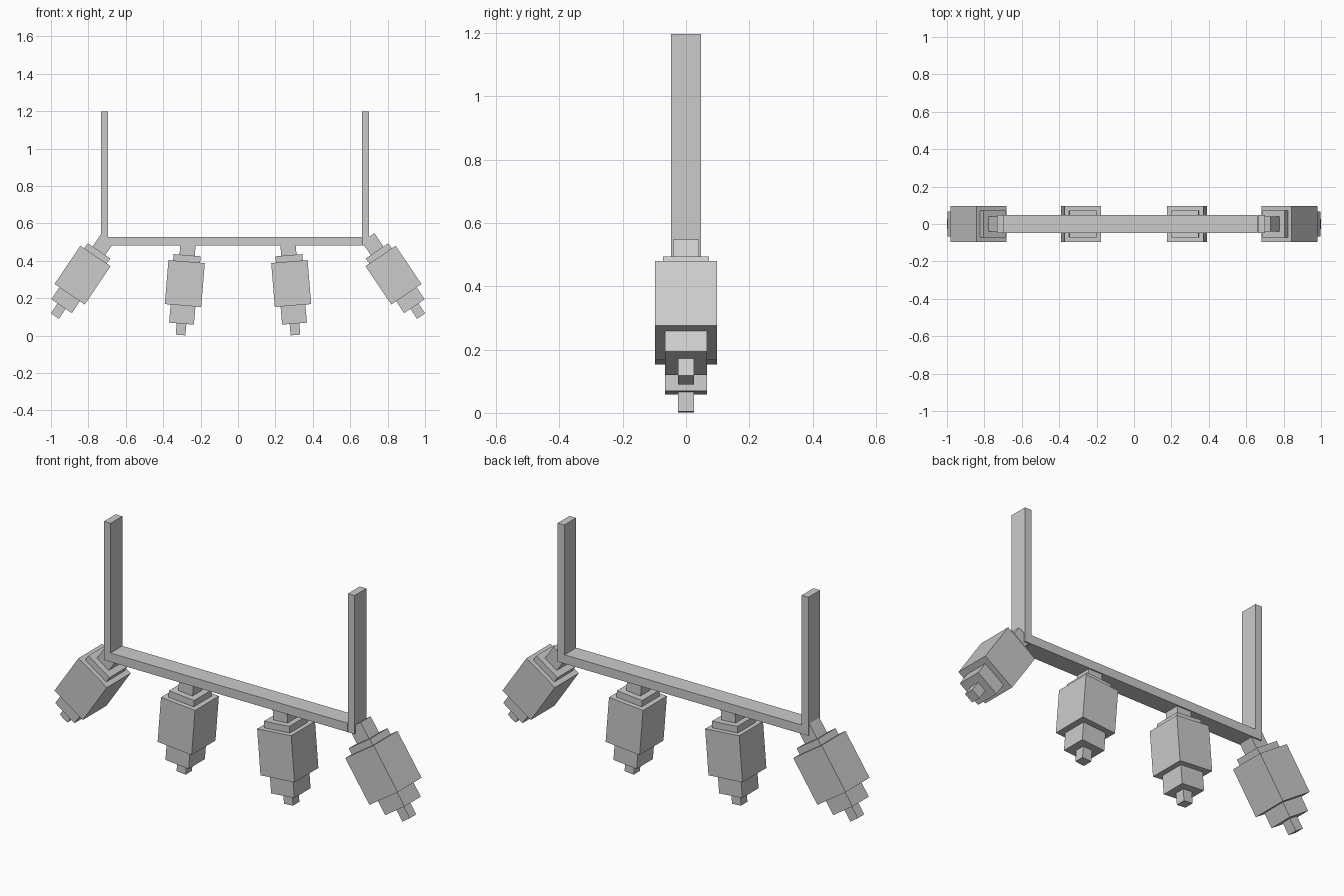
import bpy
from math import sin, cos, radians
from mathutils import Vector, Matrix

if "Cube" in bpy.data.objects:
    bpy.data.objects.remove(bpy.data.objects["Cube"])


def box(name, center, size, tilt=0.0):
    bpy.ops.mesh.primitive_cube_add(size=1)
    ob = bpy.context.object
    ob.name = name
    ob.data.transform(Matrix.Diagonal((*size, 1)))
    ob.location = center
    ob.rotation_euler = (0, tilt, 0)
    return ob


# Hanging frame: a crossbar between two flat uprights
box("crossbar", (-0.0175, 0, 0.504), (1.355, 0.096, 0.046))
box("left_upright", (-0.714, 0, 0.839), (0.038, 0.096, 0.716))
box("right_upright", (0.681, 0, 0.839), (0.038, 0.096, 0.716))


def lamp(name, side, tip, angle, lengths):
    """Stack square blocks from the lower tip up along a tilted axis."""
    a = radians(angle)
    axis = Vector((-side * sin(a), 0, cos(a)))
    p = Vector((side * tip[0], 0, tip[1]))
    parts = ("tip", "nozzle", "body", "collar", "neck")
    widths = (0.052, 0.133, 0.195, 0.145, 0.082)
    for part, w, length in zip(parts, widths, lengths):
        box(f"{name}_{part}", p + axis * length / 2, (w, w, length), -side * a)
        p += axis * length


# Mirrored pairs of lamps: inner pair nearly upright, outer pair splayed
for side, label in ((-1, "left"), (1, "right")):
    lamp(f"{label}_inner_lamp", side, (0.307, 0.003), 4.7,
         (0.061, 0.097, 0.236, 0.034, 0.075))
    lamp(f"{label}_outer_lamp", side, (0.979, 0.104), 34,
         (0.064, 0.077, 0.247, 0.033, 0.086))
